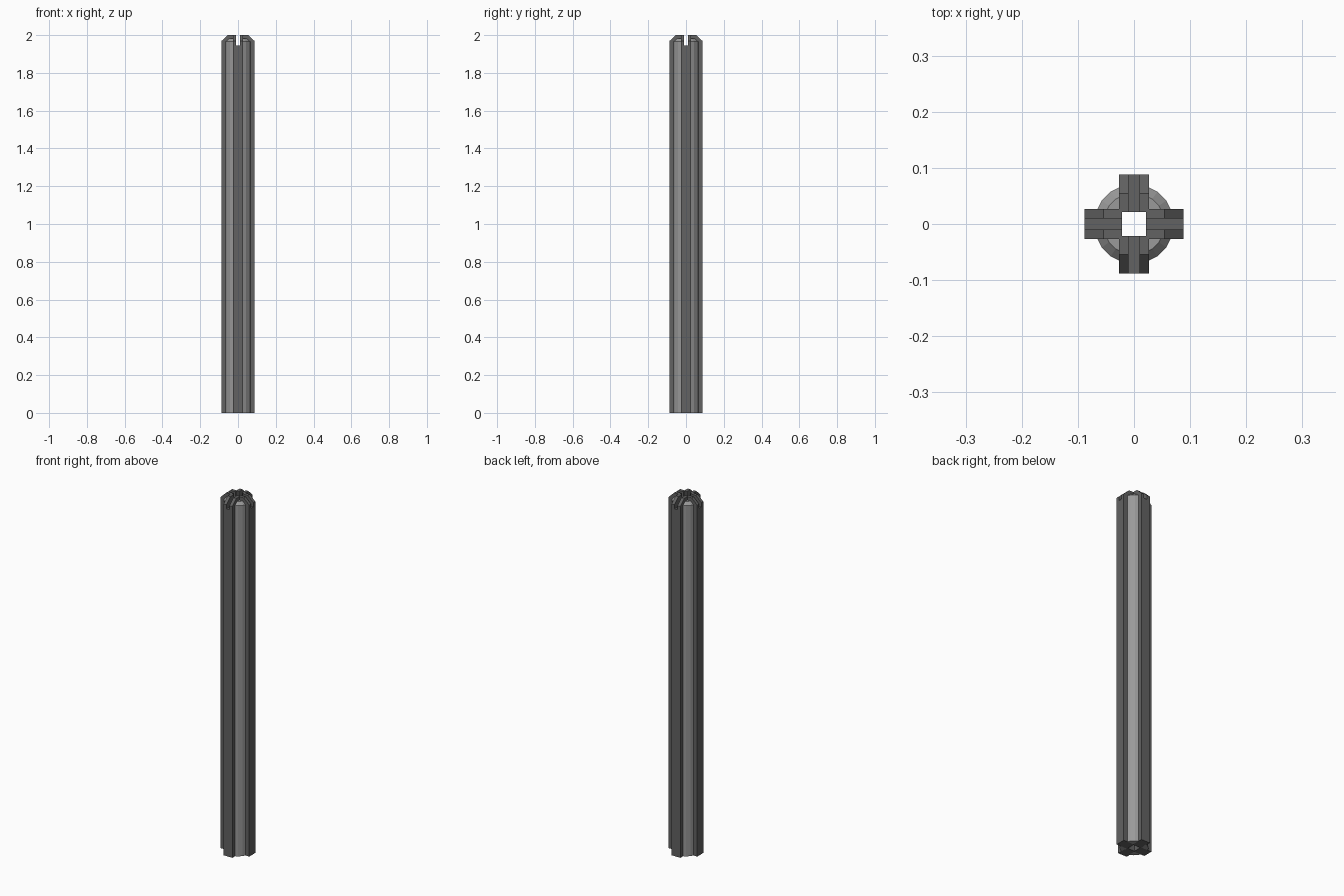
import bpy, bmesh, math
from mathutils import Matrix

if "Cube" in bpy.data.objects:
    bpy.data.objects.remove(bpy.data.objects["Cube"])


def material(name, v):
    m = bpy.data.materials.new(name)
    m.diffuse_color = (v, v, v, 1)
    m.use_nodes = True
    m.node_tree.nodes["Principled BSDF"].inputs["Base Color"].default_value = m.diffuse_color
    return m


DARK = material("dark grey", 0.122)
LIGHT = material("light grey", 0.32)


def loft(name, rings, mat, turn):
    """Closed solid through rings of equal point count, turned about z."""
    bm = bmesh.new()
    layers = [[bm.verts.new(p) for p in ring] for ring in rings]
    n = len(layers[0])
    for a, b in zip(layers, layers[1:]):
        for i in range(n):
            j = (i + 1) % n
            bm.faces.new((a[i], a[j], b[j], b[i]))
    bm.faces.new(layers[0][::-1])
    bm.faces.new(layers[-1])
    bmesh.ops.recalc_face_normals(bm, faces=bm.faces[:])
    bmesh.ops.transform(bm, matrix=Matrix.Rotation(turn, 4, 'Z'), verts=bm.verts[:])
    me = bpy.data.meshes.new(name)
    bm.to_mesh(me)
    bm.free()
    me.materials.append(mat)
    ob = bpy.data.objects.new(name, me)
    bpy.context.collection.objects.link(ob)
    return ob


HOLE, TIP, HALF = 0.0215, 0.0885, 0.027
SLIT, SLIT_Z = 0.0095, 1.945

for k in range(4):
    turn = k * math.pi / 2

    # rib of the cross, with a bevelled upper tip
    prof = [(HOLE, 0), (TIP, 0), (TIP, 1.968), (0.054, 2), (HOLE, 2)]
    rib = loft(f"rib_{k}", [[(r, s, z) for r, z in prof] for s in (-HALF, HALF)], DARK, turn)

    # slot sawn across the top of the rib
    box = [(0.0, SLIT_Z), (0.12, SLIT_Z), (0.12, 2.1), (0.0, 2.1)]
    cutter = loft(f"slot_cutter_{k}", [[(r, s, z) for r, z in box] for s in (-SLIT, SLIT)], DARK, turn)
    cutter.hide_render = True
    cutter.hide_viewport = True
    mod = rib.modifiers.new("slot", 'BOOLEAN')
    mod.operation = 'DIFFERENCE'
    mod.solver = 'EXACT'
    mod.object = cutter

    # rounded core between two ribs, bevelled at the top
    rings = []
    for r, z in ((0.071, 0), (0.071, 1.965), (0.055, 1.981)):
        arc = [(r * math.cos(math.radians(d)), r * math.sin(math.radians(d)), z)
               for d in (18, 36, 54, 72)]
        rings.append([(0.024, 0.024, z)] + arc)
    loft(f"core_quarter_{k}", rings, LIGHT, turn)
